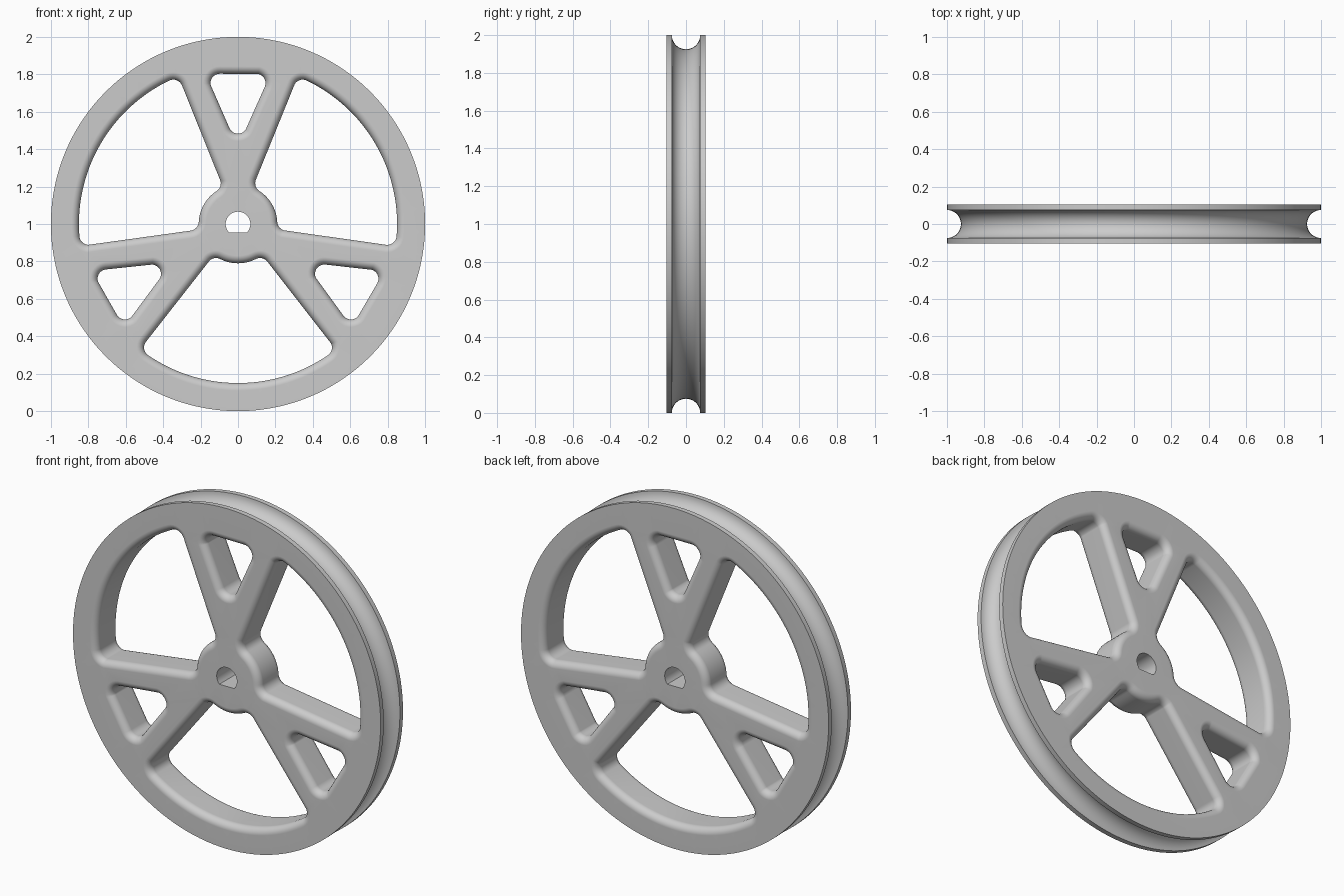
import bpy, bmesh
from math import sin, cos, asin, atan2, sqrt, radians, degrees, pi

cube = bpy.data.objects.get("Cube")
if cube:
    bpy.data.objects.remove(cube, do_unlink=True)

HALF = 0.104      # half thickness of the wheel
FILLET = 0.04     # rounding of the window edges
GROOVE = 0.075    # radius of the rope groove
CORNER = 0.05     # corner radius of the windows
HUB, RIM = 0.21, 0.85
SPREAD = 38       # half angle of a large window
SEGMENTS = 144


def arc(cx, cy, r, start, end, n):
    """Points along an arc in degrees, without its last point."""
    angles = [radians(start + (end - start) * i / n) for i in range(n)]
    return [(cx + r * cos(a), cy + r * sin(a)) for a in angles]


def polar(r, angle):
    return r * cos(radians(angle)), r * sin(radians(angle))


def large_window(d):
    """Rounded sector between rim, hub and spokes, grown by d."""
    outer, inner = RIM - CORNER, HUB + CORNER
    ao = SPREAD - degrees(asin(CORNER / outer))
    ai = SPREAD - degrees(asin(CORNER / inner))
    r, side = CORNER + d, SPREAD + 90
    return (arc(0, 0, RIM + d, -ao, ao, 36)
            + arc(*polar(outer, ao), r, ao, side, 8)
            + arc(*polar(inner, ai), r, side, 180 + ai, 8)
            + arc(0, 0, HUB - d, ai, -ai, 12)
            + arc(*polar(inner, -ai), r, 180 - ai, 360 - side, 8)
            + arc(*polar(outer, -ao), r, 360 - side, 360 - ao, 8))


def small_window(d):
    """Rounded triangle inside a forked spoke, grown by d."""
    apex, base, half = 0.533, 0.753, 0.097
    r, side = CORNER + d, 90 + degrees(atan2(half, base - apex))
    return (arc(base, half, r, 0, side, 10)
            + arc(apex, 0, r, side, 360 - side, 12)
            + arc(base, -half, r, 360 - side, 360, 10))


def turned(points, angle):
    c, s = cos(radians(angle)), sin(radians(angle))
    return [(x * c - y * s, x * s + y * c) for x, y in points]


bm = bmesh.new()
front_edges, back_edges = [], []


def wall(rings):
    """Skin matching outlines, given as (points, y), from front to back."""
    loops = [[bm.verts.new((x, y, 1 + z)) for x, z in pts] for pts, y in rings]
    n = len(loops[0])
    for a, b in zip(loops, loops[1:]):
        for i in range(n):
            j = (i + 1) % n
            bm.faces.new((a[i], a[j], b[j], b[i]))
    for loop, edges in ((loops[0], front_edges), (loops[-1], back_edges)):
        edges += [bm.edges.get((loop[i], loop[(i + 1) % n])) for i in range(n)]


# Rim with a half-round groove
profile = [(1, -HALF)]
for i in range(19):
    a = pi * i / 18
    profile.append((1 - GROOVE * sin(a), -GROOVE * cos(a)))
profile.append((1, HALF))
wall([(arc(0, 0, r, 0, 360, SEGMENTS), y) for r, y in profile])

# Windows with edges rounded on both faces
steps = [pi / 2 * i / 6 for i in range(7)]
section = [(FILLET * (1 - sin(a)), -HALF + FILLET * (1 - cos(a))) for a in steps]
section += [(d, -y) for d, y in reversed(section)]
for shape, first in ((large_window, 30), (small_window, 90)):
    for k in range(3):
        wall([(turned(shape(d), first + 120 * k), y) for d, y in section])

# Bore with a flat at its bottom
bore, flat = 0.066, 0.045
end = degrees(asin(flat / bore))
outline = arc(0, 0, bore, -end, 180 + end, 28)
outline.append((-sqrt(bore ** 2 - flat ** 2), -flat))
wall([(outline, -HALF), (outline, HALF)])

# Flat front and back faces
for edges, y in ((front_edges, -1), (back_edges, 1)):
    bmesh.ops.triangle_fill(bm, edges=edges, use_beauty=True, normal=(0, y, 0))
bmesh.ops.recalc_face_normals(bm, faces=bm.faces[:])

mesh = bpy.data.meshes.new("grooved_wheel")
bm.to_mesh(mesh)
bm.free()
wheel = bpy.data.objects.new("grooved_wheel", mesh)
bpy.context.collection.objects.link(wheel)

# Plain grey
grey = bpy.data.materials.new("plain_grey")
grey.use_nodes = True
color = (0.6, 0.6, 0.6, 1)
grey.diffuse_color = color
grey.node_tree.nodes["Principled BSDF"].inputs["Base Color"].default_value = color
mesh.materials.append(grey)

# Smooth shading with sharp edges and level flat faces
bpy.ops.object.select_all(action='DESELECT')
wheel.select_set(True)
bpy.context.view_layer.objects.active = wheel
bpy.ops.object.shade_smooth_by_angle(angle=radians(30))
level = wheel.modifiers.new("level_faces", 'WEIGHTED_NORMAL')
level.keep_sharp = True
